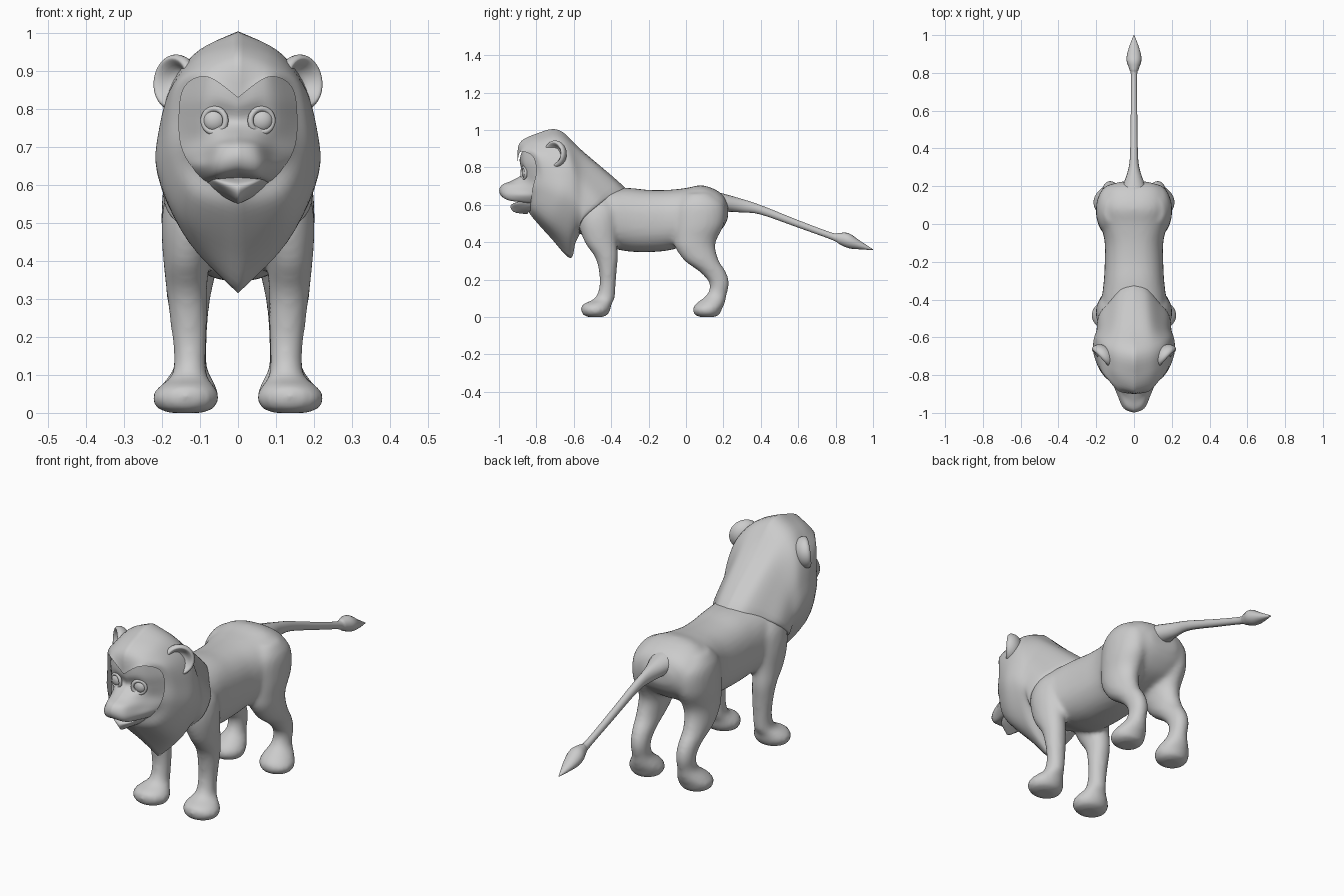
import bpy, bmesh, math
from mathutils import Vector


def spline(pts, n):
    """Catmull-Rom resampling of points with any number of coordinates."""
    p = [pts[0]] + list(pts) + [pts[-1]]
    out = []
    for i in range(1, len(p) - 2):
        for k in range(n):
            t = k / n
            out.append(tuple(0.5 * (2 * b + (c - a) * t + (2 * a - 5 * b + 4 * c - d) * t * t
                                    + (3 * b - a - 3 * c + d) * t ** 3)
                             for a, b, c, d in zip(*p[i - 1:i + 3])))
    return out + [tuple(pts[-1])]


def make(name, verts, faces):
    me = bpy.data.meshes.new(name)
    me.from_pydata(verts, [], faces)
    me.update()
    me.shade_smooth()
    ob = bpy.data.objects.new(name, me)
    bpy.context.collection.objects.link(ob)
    return ob


def grid_faces(rows, cols, wrap=False, flip=False):
    faces = []
    for i in range(rows - 1):
        for j in range(cols if wrap else cols - 1):
            k = (j + 1) % cols
            f = (i * cols + j, i * cols + k, (i + 1) * cols + k, (i + 1) * cols + j)
            faces.append(f[::-1] if flip else f)
    return faces


def tube(name, rings, axis, sides=24, power=2.0, side=1):
    """Closed loft; each ring is (x, y, z, half width, other half size)."""
    rings = spline(rings, 4)
    verts = []
    for x, y, z, a, b in rings:
        for k in range(sides):
            t = 2 * math.pi * k / sides
            c, s = math.cos(t), math.sin(t)
            u = a * math.copysign(abs(c) ** (2 / power), c)
            v = b * math.copysign(abs(s) ** (2 / power), s)
            verts.append((side * (x + u), y, z + v) if axis == 'y' else (side * (x + u), y + v, z))
    n = len(rings)
    faces = grid_faces(n, sides, True)
    faces += [tuple(range(sides)), tuple(range((n - 1) * sides, n * sides))]
    ob = make(name, verts, faces)
    bm = bmesh.new()
    bm.from_mesh(ob.data)
    bmesh.ops.recalc_face_normals(bm, faces=bm.faces)
    bm.to_mesh(ob.data)
    bm.free()
    return ob


def half_surface(name, rows, flip=False):
    """Smooth sheet through rows of points on the +x half, mirrored."""
    rows = [spline(r, 5) for r in rows]
    rows = list(zip(*[spline(col, 5) for col in zip(*rows)]))
    verts = [v for r in rows for v in r]
    ob = make(name, verts, grid_faces(len(rows), len(rows[0]), flip=flip))
    m = ob.modifiers.new("mirror", 'MIRROR')
    m.merge_threshold = 0.0005
    return ob


# Torso: y, top, bottom, half width
torso = [(-.62, .60, .48, .06), (-.58, .66, .45, .13), (-.5, .69, .42, .165), (-.4, .69, .37, .17),
         (-.3, .69, .35, .16), (-.2, .68, .347, .155), (-.1, .68, .355, .155), (0, .69, .38, .175),
         (.08, .705, .40, .185), (.15, .685, .43, .175), (.2, .65, .48, .14), (.225, .6, .53, .07)]
parts = [tube("body", [(0, y, (t + b) / 2, w, (t - b) / 2) for y, t, b, w in torso], 'y', 32, 2.4)]

# Legs with paws
front = [(.1, -.47, .64, .05, .05), (.118, -.47, .58, .07, .1), (.125, -.47, .5, .077, .105),
         (.135, -.455, .40, .062, .087), (.135, -.425, .32, .054, .062), (.13, -.418, .24, .049, .047),
         (.127, -.42, .16, .043, .044), (.128, -.435, .1, .046, .054), (.135, -.475, .068, .075, .077),
         (.138, -.483, .04, .089, .079), (.138, -.485, .012, .075, .066), (.138, -.485, 0, .045, .04)]
hind = [(.11, .07, .66, .05, .07), (.115, .075, .6, .08, .13), (.12, .07, .5, .082, .135),
        (.12, .05, .42, .075, .117), (.125, .05, .37, .067, .107), (.13, .085, .30, .057, .092),
        (.127, .145, .24, .048, .07), (.125, .178, .18, .043, .053), (.125, .165, .12, .044, .053),
        (.13, .13, .072, .072, .077), (.135, .113, .04, .084, .078), (.135, .113, .012, .07, .066),
        (.135, .113, 0, .045, .04)]
for s in (1, -1):
    parts.append(tube("front_leg", front, 'z', side=s))
    parts.append(tube("hind_leg", hind, 'z', side=s))

# Fuse torso and legs into one smooth skin
for ob in parts:
    ob.select_set(True)
body = bpy.context.view_layer.objects.active = parts[0]
bpy.ops.object.join()
m = body.modifiers.new("fuse", 'REMESH')
m.mode = 'VOXEL'
m.voxel_size = 0.011
m.use_smooth_shade = True
m = body.modifiers.new("soften", 'SMOOTH')
m.factor = 0.5
m.iterations = 10

# Tail with pointed tuft
tail = [(.14, .62, .075, .055), (.2, .612, .06, .048), (.3, .595, .028, .036), (.4, .573, .02, .025),
        (.6, .498, .017, .02), (.78, .432, .016, .019), (.82, .42, .025, .03), (.87, .408, .04, .04),
        (.93, .385, .028, .023), (1, .36, .002, .002)]
tube("tail", [(0, *r) for r in tail], 'y', 16)

# Mane: rings from the face opening back to the collar
mane = [
    [(0, -.9, .83), (.08, -.885, .885), (.14, -.82, .86), (.155, -.8, .78), (.145, -.82, .69), (.09, -.83, .615), (0, -.84, .56)],
    [(0, -.89, .93), (.09, -.85, .915), (.16, -.79, .87), (.185, -.76, .77), (.18, -.77, .67), (.12, -.81, .57), (0, -.81, .52)],
    [(0, -.8, .98), (.1, -.77, .945), (.17, -.71, .87), (.205, -.68, .76), (.21, -.69, .64), (.14, -.73, .5), (0, -.72, .42)],
    [(0, -.68, 1.0), (.1, -.66, .95), (.165, -.63, .87), (.2, -.61, .75), (.21, -.62, .62), (.13, -.63, .45), (0, -.62, .315)],
    [(0, -.55, .885), (.08, -.54, .86), (.14, -.55, .79), (.185, -.555, .69), (.195, -.57, .58), (.12, -.58, .47), (0, -.59, .4)],
    [(0, -.33, .695), (.07, -.35, .685), (.135, -.42, .65), (.185, -.48, .6), (.185, -.55, .53), (.11, -.57, .47), (0, -.56, .46)]]
mane.append([(x * .85, -.5 + (y + .5) * .9, .57 + (z - .57) * .8) for x, y, z in mane[-1]])
half_surface("mane", mane)

# Face and muzzle: rows from brow to mouth
face = [
    [(0, -.89, .84), (.05, -.88, .875), (.09, -.86, .89), (.145, -.79, .865)],
    [(0, -.885, .81), (.05, -.88, .825), (.1, -.855, .825), (.165, -.77, .82)],
    [(0, -.875, .765), (.05, -.862, .77), (.1, -.845, .77), (.17, -.76, .77)],
    [(0, -.93, .73), (.045, -.91, .725), (.1, -.84, .72), (.16, -.77, .71)],
    [(0, -.985, .705), (.05, -.96, .7), (.095, -.87, .68), (.15, -.78, .67)],
    [(0, -.998, .668), (.055, -.975, .658), (.09, -.9, .65), (.13, -.79, .64)],
    [(0, -.97, .635), (.05, -.95, .625), (.075, -.89, .62), (.1, -.79, .61)],
    [(0, -.88, .62), (.04, -.87, .615), (.06, -.85, .61), (.08, -.79, .6)]]
half_surface("face", face, True)

# Chin
chin = [
    [(0, -.87, .622), (.04, -.86, .625), (.07, -.8, .63)],
    [(0, -.935, .6), (.05, -.91, .61), (.085, -.82, .625)],
    [(0, -.92, .562), (.04, -.885, .585), (.08, -.81, .6)],
    [(0, -.85, .55), (.04, -.83, .57), (.07, -.79, .59)]]
half_surface("chin", chin, True)

# Ears: cupped discs turned out of one profile (radius, forward depth)
cup = spline([(.001, -.045), (.04, -.042), (.066, -.02), (.074, .006), (.064, .02), (.052, .012),
              (.032, -.012), (.001, -.016)], 3)
for s in (1, -1):
    d = Vector((.72, -.68, .08)).normalized()
    u = Vector((.68, .72, 0)).normalized()
    w = u.cross(d)
    verts = []
    for r, h in cup:
        for k in range(32):
            t = 2 * math.pi * k / 32
            p = Vector((.163, -.7, .87)) + u * r * math.cos(t) + w * r * math.sin(t) + d * h
            verts.append((s * p.x, p.y, p.z))
    make("ear", verts, grid_faces(len(cup), 32, True, s > 0))

# Eyes with raised lids
for s in (1, -1):
    bpy.ops.mesh.primitive_uv_sphere_add(segments=24, ring_count=16, radius=.03,
                                         location=(s * .062, -.857, .77))
    bpy.context.object.name = "eye"
    bpy.context.object.scale.y = .7
    bpy.ops.object.shade_smooth()
    bpy.ops.mesh.primitive_torus_add(major_radius=.031, minor_radius=.008, major_segments=32,
                                     minor_segments=10, location=(s * .062, -.867, .77),
                                     rotation=(math.radians(90), 0, s * math.radians(20)))
    bpy.context.object.name = "eyelid"
    bpy.ops.object.shade_smooth()
